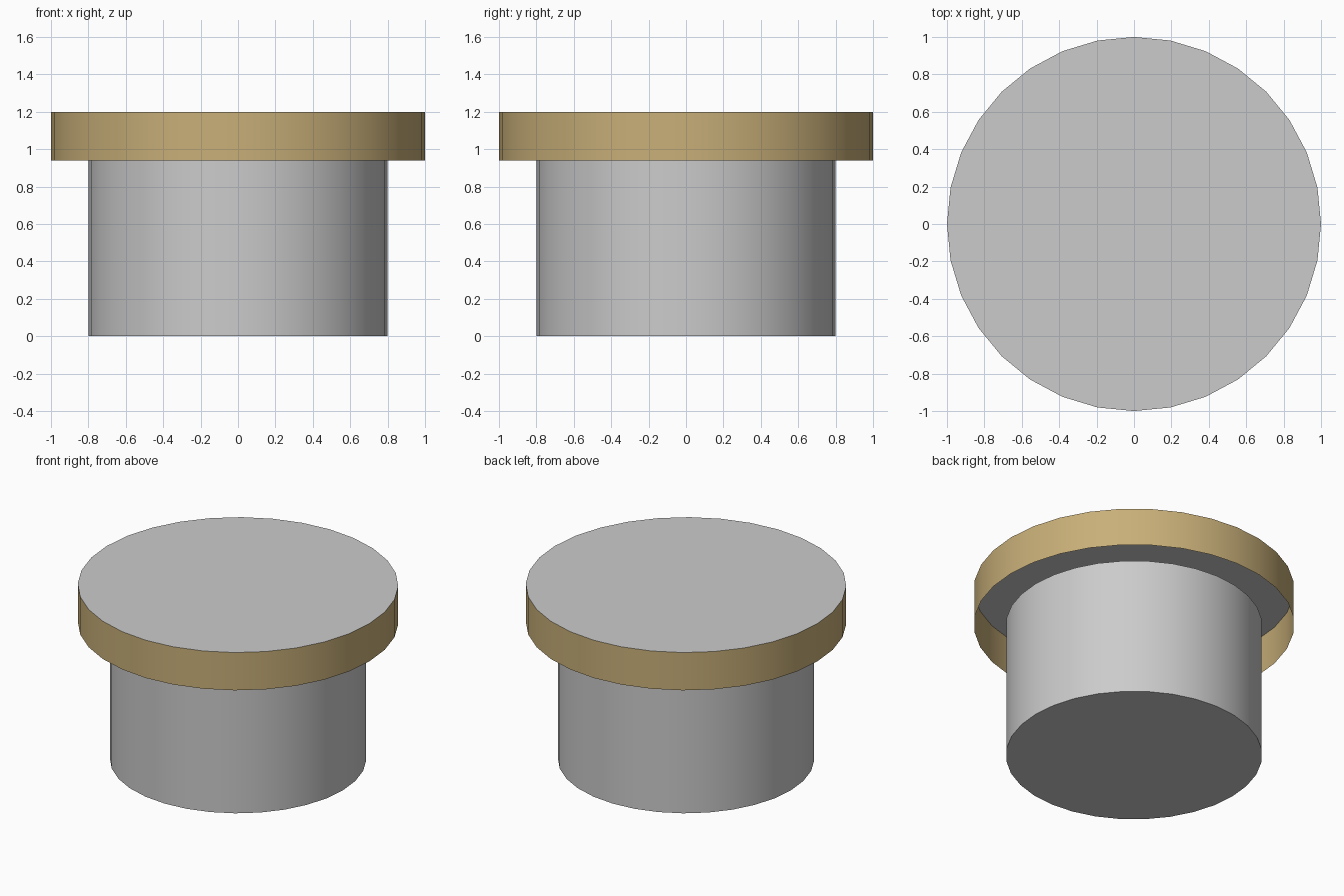
import bpy
from math import radians

if "Cube" in bpy.data.objects:
    bpy.data.objects.remove(bpy.data.objects["Cube"])

SIDES = 32
BODY_RADIUS, LID_RADIUS = 0.8, 1.0
LID_BOTTOM, LID_TOP = 0.94, 1.2


def cylinder(name, radius, z0, z1, caps='NGON'):
    bpy.ops.mesh.primitive_cylinder_add(
        vertices=SIDES, radius=radius, depth=z1 - z0,
        end_fill_type=caps, location=(0, 0, (z0 + z1) / 2))
    obj = bpy.context.object
    obj.name = name
    bpy.ops.object.shade_smooth_by_angle(angle=radians(30))
    return obj


# Grey body, reaching only to the lower edge of the lid
cylinder("body", BODY_RADIUS, 0, LID_BOTTOM)

# Gold lid band: a thin open ring, hollow underneath
lid_band = cylinder("lid_band", LID_RADIUS, LID_BOTTOM, LID_TOP, caps='NOTHING')
gold = bpy.data.materials.new("gold")
gold.diffuse_color = (0.58, 0.43, 0.19, 1)
gold.use_nodes = True
gold.node_tree.nodes["Principled BSDF"].inputs["Base Color"].default_value = gold.diffuse_color
lid_band.data.materials.append(gold)

# Flat grey lid top closing the band
bpy.ops.mesh.primitive_circle_add(
    vertices=SIDES, radius=LID_RADIUS, fill_type='NGON', location=(0, 0, LID_TOP))
bpy.context.object.name = "lid_top"
